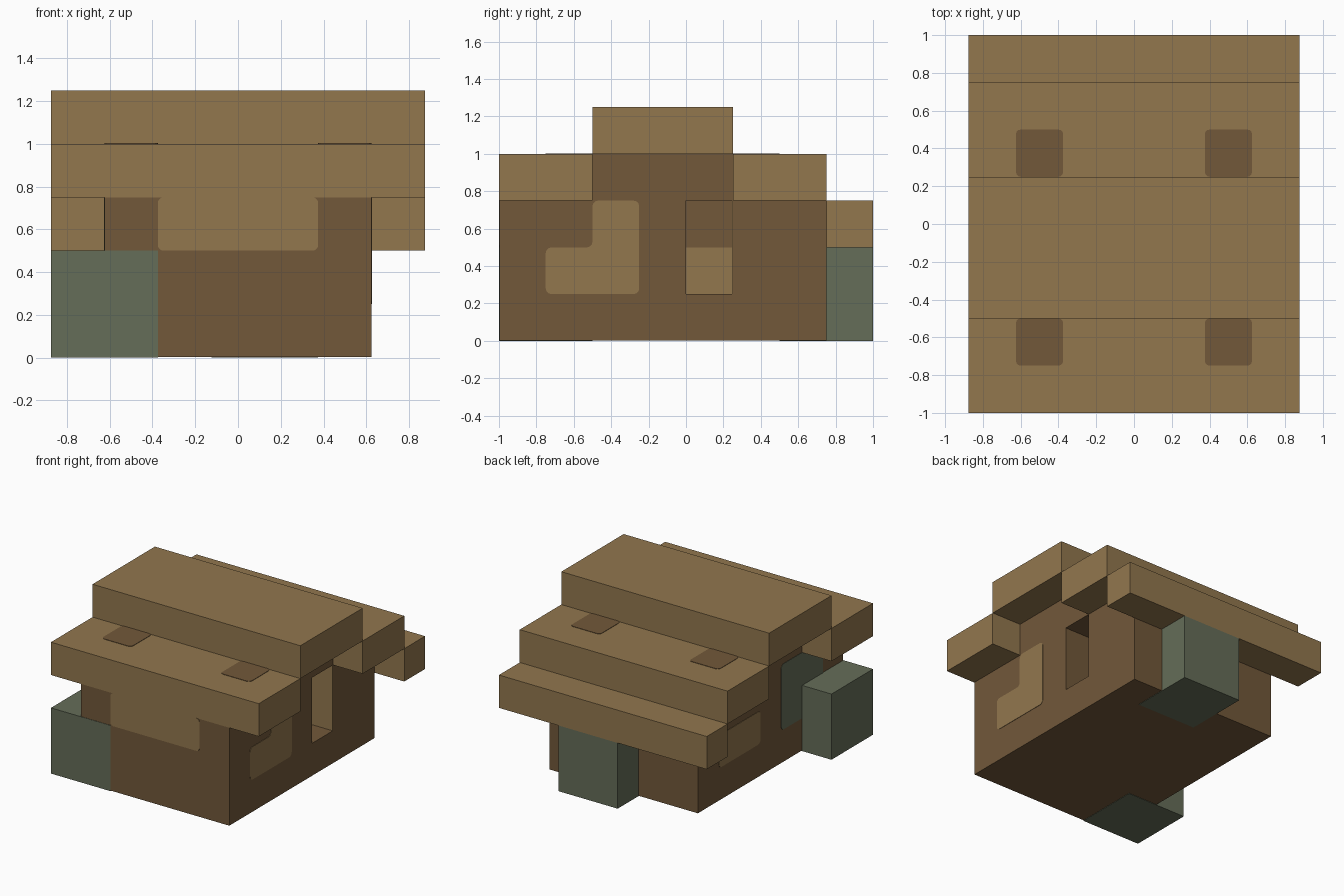
import bpy
import bmesh
from mathutils import Vector

cube = bpy.data.objects.get("Cube")
if cube:
    bpy.data.objects.remove(cube, do_unlink=True)


def material(name, rgb):
    mat = bpy.data.materials.new(name)
    mat.use_nodes = True
    mat.diffuse_color = (*rgb, 1)
    mat.node_tree.nodes["Principled BSDF"].inputs["Base Color"].default_value = (*rgb, 1)
    return mat


TAN = material("light_tan", (0.287, 0.184, 0.076))
BROWN = material("dark_brown", (0.168, 0.098, 0.042))
GREEN = material("mossy_green", (0.130, 0.153, 0.098))
SKIN = 0.003  # thickness of the painted plates


def prism(name, outline, axis, start, end, mat, radius=0):
    """Extrude a 2D outline along an axis, optionally rounding its corners."""
    def place(u, v):
        return {"x": (start, u, v), "y": (u, start, v), "z": (u, v, start)}[axis]

    bm = bmesh.new()
    face = bm.faces.new([bm.verts.new(place(u, v)) for u, v in outline])
    if radius:
        bmesh.ops.bevel(bm, geom=list(bm.verts), offset=radius, segments=3,
                        profile=0.5, affect="VERTICES")
        face = list(bm.faces)[0]
    shift = Vector([end - start if a == axis else 0 for a in "xyz"])
    grown = bmesh.ops.extrude_face_region(bm, geom=[face], use_keep_orig=True)
    bmesh.ops.translate(bm, vec=shift,
                        verts=[g for g in grown["geom"] if isinstance(g, bmesh.types.BMVert)])
    bmesh.ops.recalc_face_normals(bm, faces=bm.faces)
    mesh = bpy.data.meshes.new(name)
    bm.to_mesh(mesh)
    bm.free()
    mesh.materials.append(mat)
    obj = bpy.data.objects.new(name, mesh)
    bpy.context.collection.objects.link(obj)
    return obj


def rect(u0, u1, v0, v1):
    return [(u0, v0), (u1, v0), (u1, v1), (u0, v1)]


def box(name, x, y, z, mat):
    return prism(name, rect(*x, *y), "z", *z, mat)


# Walls with a stepped top, and a recessed window in the left wall
front = -1 + SKIN
walls = prism("walls", [(front, SKIN), (0.75, SKIN), (0.75, 0.75), (0.25, 0.75),
                        (0.25, 1), (-0.5, 1), (-0.5, 0.75), (front, 0.75)],
              "x", -0.625, 0.625, BROWN)
cutter = box("window_cutter", (0.375, 0.8), (0, 0.25), (0.25, 0.75), BROWN)
cutter.hide_render = True
cut = walls.modifiers.new("window", "BOOLEAN")
cut.operation = "DIFFERENCE"
cut.solver = "EXACT"
cut.object = cutter
bpy.context.view_layer.objects.active = walls
bpy.ops.object.modifier_apply(modifier=cut.name)
bpy.data.objects.remove(cutter, do_unlink=True)

# Light lining inside the window
box("window_back_panel", (0.375, 0.375 + SKIN), (0, 0.25), (0.25, 0.5), TAN)
box("window_side_panel", (0.375, 0.625), (0.25 - SKIN, 0.25), (0.25, 0.75), TAN)

# Stepped roof slabs
for name, y, top in (("roof_front", (-1, -0.5), 1), ("roof_ridge", (-0.5, 0.25), 1.25),
                     ("roof_back", (0.25, 0.75), 1), ("roof_eave", (0.75, 1), 0.75)):
    box(name, (-0.875, 0.875), y, (top - 0.25, top), TAN)

# Dark patches on the roof
for side, x in (("right", -0.5), ("left", 0.5)):
    for place, y in (("front", (-0.75, -0.5)), ("back", (0.25, 0.5))):
        prism(f"roof_patch_{place}_{side}", rect(x - 0.125, x + 0.125, *y),
              "z", 1, 1 + SKIN, BROWN, 0.025)

# Green blocks set into the walls
box("front_block", (-0.875, -0.375), (-1, -0.5), (0, 0.5), GREEN)
box("back_block", (-0.125, 0.375), (0.5, 1), (0, 0.5), GREEN)

# Painted patches on the walls
prism("front_wall_patch", rect(-0.375, 0.375, 0.5, 0.75), "y", front, -1, TAN, 0.025)
prism("left_wall_patch", [(-0.75, 0.25), (-0.25, 0.25), (-0.25, 0.75), (-0.5, 0.75),
                          (-0.5, 0.5), (-0.75, 0.5)],
      "x", 0.625, 0.625 + SKIN, TAN, 0.03)
prism("right_wall_patch", rect(0, 0.5, 0.25, 0.5),
      "x", -0.625, -0.625 - SKIN, TAN, 0.03)
prism("right_wall_moss", rect(-0.75, -0.25, 0.25, 0.75),
      "x", -0.625, -0.625 - SKIN, GREEN, 0.03)
